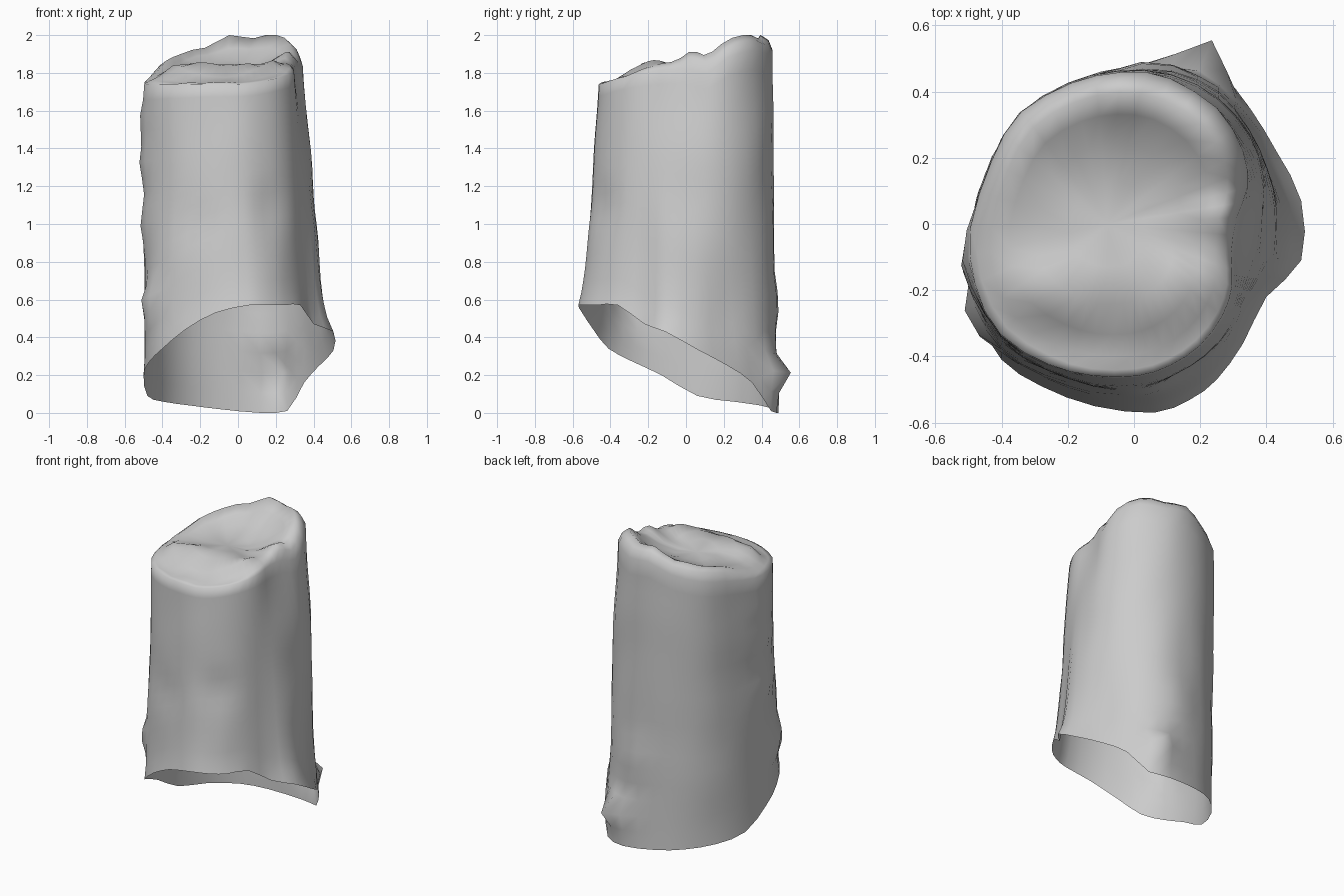
import bpy
import bmesh
import math
from mathutils import Vector, noise

cube = bpy.data.objects.get("Cube")
if cube:
    bpy.data.objects.remove(cube, do_unlink=True)

# One bark colour for the whole hollow log
bark = bpy.data.materials.new("bark_grey")
bark.use_nodes = True
grey = (0.6, 0.6, 0.6, 1)
bark.diffuse_color = grey
bark.node_tree.nodes["Principled BSDF"].inputs["Base Color"].default_value = grey
bark.node_tree.nodes["Principled BSDF"].inputs["Roughness"].default_value = 0.9

# Slanted open rim and ragged shoulder outline, both from the front round through +x
rim = [(.06, -.57, .57), (.17, -.53, .57), (.25, -.47, .57), (.33, -.36, .57),
       (.4, -.22, .47), (.505, -.11, .43), (.505, .07, .33), (.43, .22, .25),
       (.35, .35, .16), (.26, .45, .01), (.12, .49, 0), (-.1, .46, .02),
       (-.26, .39, .04), (-.4, .25, .06), (-.48, .06, .09), (-.5, -.13, .2),
       (-.47, -.28, .27), (-.4, -.41, .34), (-.28, -.49, .44), (-.12, -.55, .53)]
shoulder = [(.01, -.46, 1.74), (.11, -.43, 1.75), (.2, -.37, 1.77), (.27, -.28, 1.79),
            (.3, -.19, 1.81), (.295, -.09, 1.82), (.31, .02, 1.82), (.34, .11, 1.8),
            (.33, .22, 1.88), (.25, .35, 1.92), (.11, .44, 1.9), (-.04, .46, 1.92),
            (-.19, .43, 1.86), (-.34, .34, 1.82), (-.43, .19, 1.79), (-.49, -.01, 1.75),
            (-.48, -.18, 1.74), (-.4, -.33, 1.74), (-.26, -.42, 1.74), (-.13, -.46, 1.74)]

# Knots push the bark outward, grooves pull it in: x, y, z, radius, amount
knots = [(.2, .47, .2, .08, .11), (-.47, -.28, .58, .08, .05),
         (-.49, -.13, 1.0, .1, .025), (-.49, -.12, 1.32, .1, .025),
         (-.49, -.1, 1.55, .1, .025), (.05, .49, .58, .1, .025),
         (.4, .1, 1.0, .25, .025), (.37, .1, 1.4, .25, .03),
         (-.2, -.5, 1.0, .12, -.015), (.18, -.46, 1.1, .12, -.02)]


def refine(points):
    """Insert a curved midpoint between each pair of a closed outline."""
    pts = [Vector(p) for p in points]
    out = []
    for i, b in enumerate(pts):
        a, c, d = pts[i - 1], pts[(i + 1) % len(pts)], pts[(i + 2) % len(pts)]
        out += [b, (9 * (b + c) - a - d) / 16]
    return out


def weather(p):
    """Move a point of the wall by the knots near it and a gentle waviness."""
    push = .008 * noise.noise(Vector((p.x * 5, p.y * 5, p.z * 3)))
    for x, y, z, radius, amount in knots:
        push += amount * math.exp(-((p - Vector((x, y, z))).length / radius) ** 2)
    return p + Vector((p.x, p.y, 0)).normalized() * push


def bridge(bm, low, high):
    n = len(low)
    for i in range(n):
        j = (i + 1) % n
        bm.faces.new((low[i], low[j], high[j], high[i]))


bm = bmesh.new()
low, high = refine(rim), refine(shoulder)
for p in low:
    p.z = max(p.z, 0)

# Flared wall
STEPS = 18
rings = []
for k in range(STEPS + 1):
    t = k / STEPS
    ring = []
    for a, b in zip(low, high):
        p = a.lerp(b, t ** 0.65)
        p.z = a.z + (b.z - a.z) * t
        ring.append(bm.verts.new(weather(p) if k else p))
    rings.append(ring)

# Crumbled top: lip raised towards the back, then a shallow dish
middle = Vector((-.08, 0, 1.82))
for scale, lift, settle in ((.95, .05, 0), (.86, .08, 0), (.72, .08, .35),
                            (.52, .06, .75), (.28, .02, .95)):
    ring = []
    for b in high:
        p = middle.lerp(b, scale)
        rise = lift * min(max((p.y + .47) / .7, .15), 1)
        p.z = (b.z + rise) * (1 - settle) + middle.z * settle
        # Ridge across the front part, nub on the +x side and a crumbly surface
        if scale < .8:
            p.z += .04 * math.exp(-((p.y + .2) / .1) ** 2)
        nub = Vector((p.x - .25, p.y - .05)).length
        p.z += .04 * math.exp(-(nub / .07) ** 2)
        p.z += .02 * noise.noise(Vector((p.x * 7, p.y * 7, 2)))
        p.z = min(p.z, 2)
        ring.append(bm.verts.new(p))
    rings.append(ring)

for a, b in zip(rings, rings[1:]):
    bridge(bm, a, b)
hub = bm.verts.new(middle)
last = rings[-1]
for i in range(len(last)):
    bm.faces.new((last[i], last[(i + 1) % len(last)], hub))

for f in bm.faces:
    f.smooth = True
mesh = bpy.data.meshes.new("hollow_log")
bm.to_mesh(mesh)
bm.free()
mesh.materials.append(bark)
log = bpy.data.objects.new("hollow_log", mesh)
bpy.context.collection.objects.link(log)
